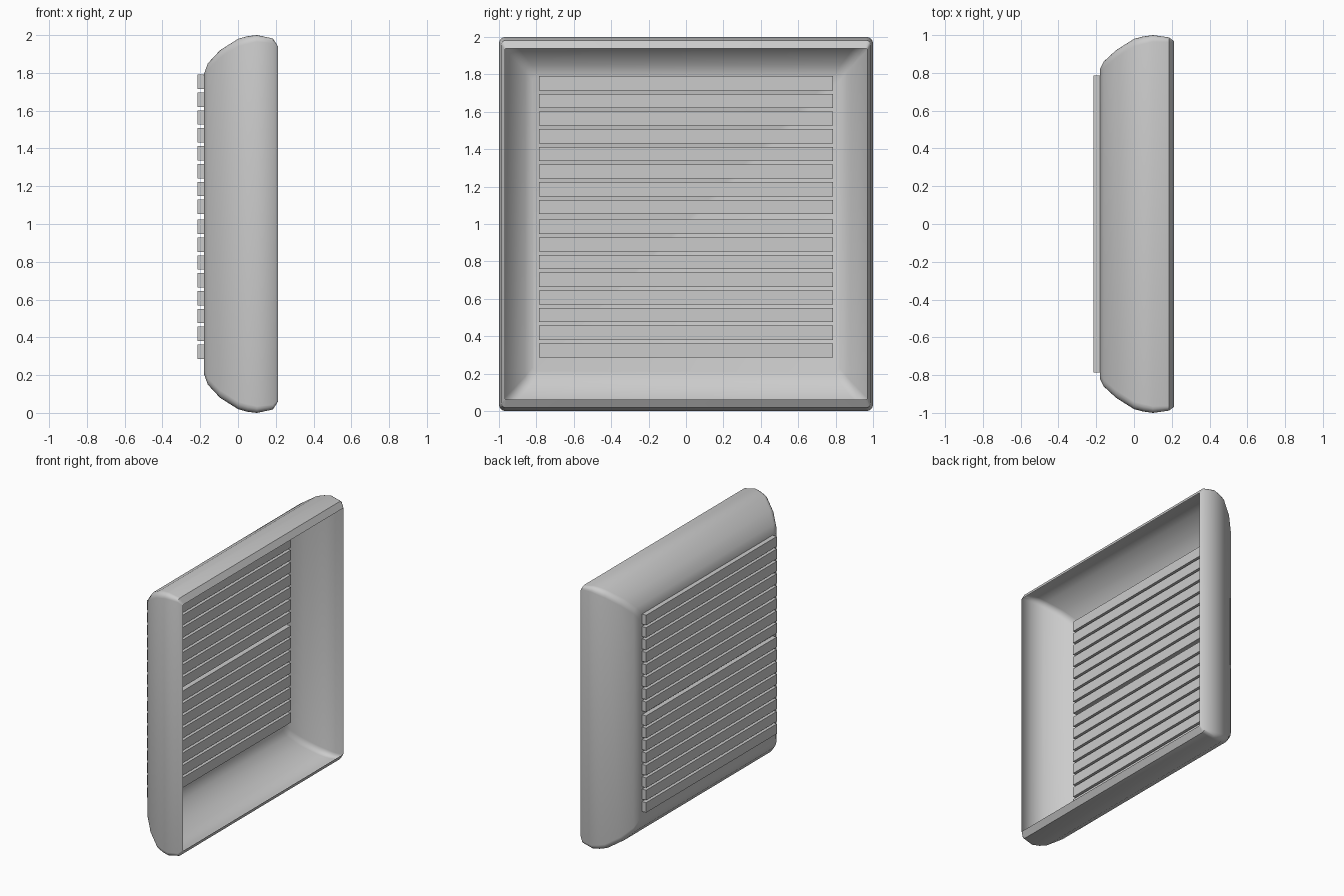
import bpy, bmesh, math

if "Cube" in bpy.data.objects:
    bpy.data.objects.remove(bpy.data.objects["Cube"])

# Tray shell profile: (x, half width in y, half height in z, corner radius)
PROFILE = [(-0.18, 0.82, 0.795, 0.03), (-0.16, 0.86, 0.85, 0.035),
           (-0.095, 0.92, 0.92, 0.04), (0.0, 0.98, 0.98, 0.04),
           (0.05, 0.993, 0.994, 0.04), (0.10, 1.0, 1.0, 0.035),
           (0.185, 0.988, 0.982, 0.025), (0.213, 0.967, 0.938, 0.006)]
CORNER_STEPS = 4


def finish(name, bm):
    mesh = bpy.data.meshes.new(name)
    bm.to_mesh(mesh)
    bm.free()
    obj = bpy.data.objects.new(name, mesh)
    bpy.context.collection.objects.link(obj)
    return obj


def rounded_ring(bm, x, hy, hz, r):
    ring = []
    for q, (sy, sz) in enumerate([(1, 1), (-1, 1), (-1, -1), (1, -1)]):
        for k in range(CORNER_STEPS + 1):
            a = math.pi / 2 * (q + k / CORNER_STEPS)
            y = sy * (hy - r) + r * math.cos(a)
            z = 1 + sz * (hz - r) + r * math.sin(a)
            ring.append(bm.verts.new((x, y, z)))
    return ring


# Shell: open towards +x, closed by a flat back panel
bm = bmesh.new()
rings = [rounded_ring(bm, *p) for p in PROFILE]
n = len(rings[0])
for a, b in zip(rings, rings[1:]):
    for i in range(n):
        j = (i + 1) % n
        bm.faces.new((a[i], a[j], b[j], b[i]))
bm.faces.new(list(reversed(rings[0])))
bmesh.ops.recalc_face_normals(bm, faces=bm.faces)
shell = finish("shell", bm)
bpy.context.view_layer.objects.active = shell
shell.select_set(True)
bpy.ops.object.shade_smooth_by_angle(angle=math.radians(40))

# Slats: two banks of eight, passing through the back panel
X0, X1, HALF_Y, HEIGHT, PITCH = -0.215, -0.105, 0.787, 0.076, 0.0945
for bank, base in (("lower", 0.286), ("upper", 1.053)):
    bm = bmesh.new()
    for i in range(8):
        made = bmesh.ops.create_cube(bm, size=1)["verts"]
        bmesh.ops.scale(bm, vec=(X1 - X0, 2 * HALF_Y, HEIGHT), verts=made)
        bmesh.ops.translate(bm, verts=made,
                            vec=((X0 + X1) / 2, 0, base + PITCH * i + HEIGHT / 2))
    finish(bank + "_slats", bm)
